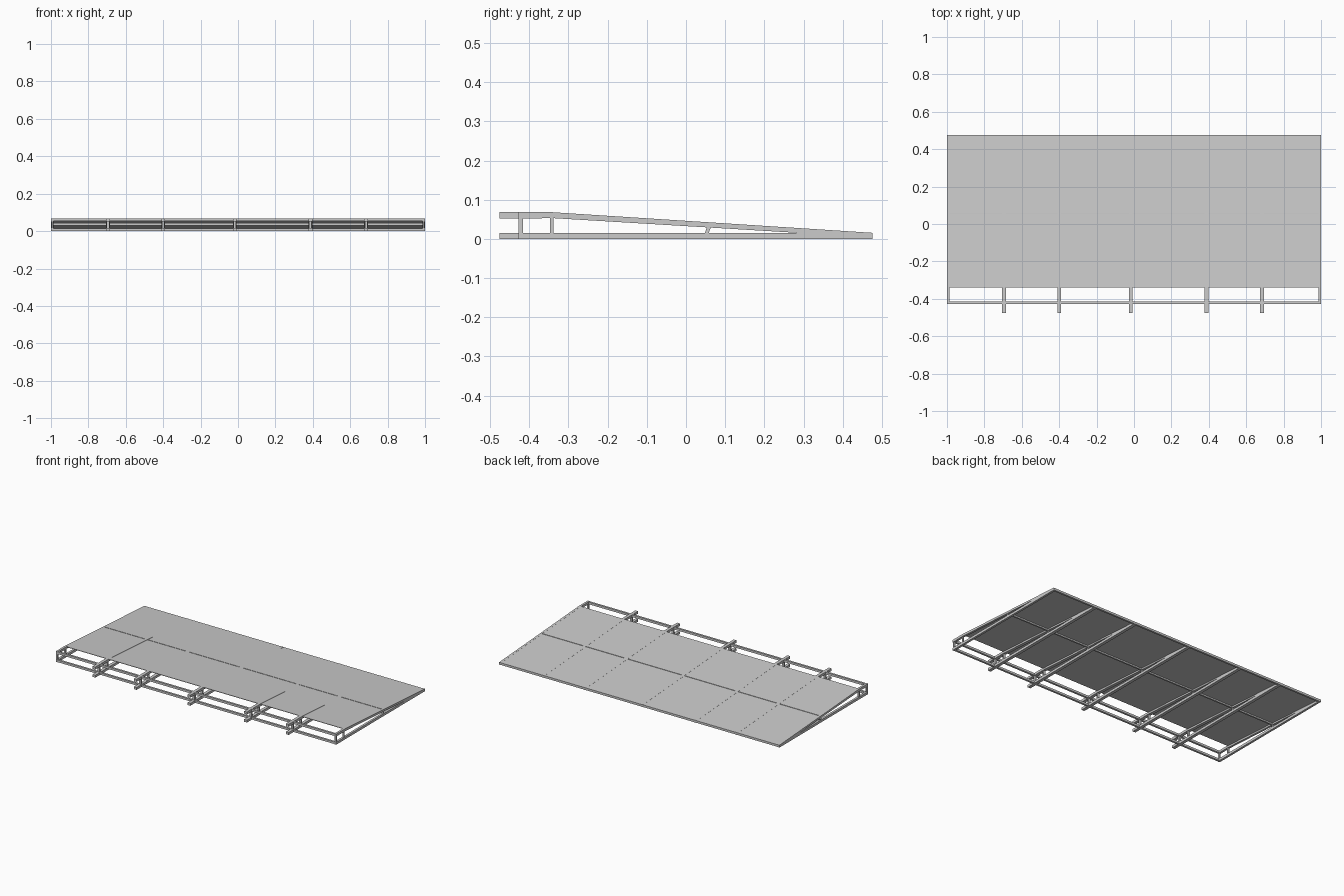
import bpy, bmesh

if "Cube" in bpy.data.objects:
    bpy.data.objects.remove(bpy.data.objects["Cube"])

RIB_X = (-0.695, -0.40, -0.017, 0.387, 0.685)
BACK = 0.476      # rear tip of the ramp
BEND = -0.34      # where level rail turns into the slope
TOP = 0.068
TIP = 0.0155


def slope_z(y):
    return TOP + (TIP - TOP) * (y - BEND) / (BACK - BEND)


def extrude_x(name, profile, x0, x1):
    """Extrude a closed (y, z) profile from x0 to x1."""
    bm = bmesh.new()
    face = bm.faces.new([bm.verts.new((x0, y, z)) for y, z in profile])
    res = bmesh.ops.extrude_face_region(bm, geom=[face])
    verts = [g for g in res["geom"] if isinstance(g, bmesh.types.BMVert)]
    bmesh.ops.translate(bm, verts=verts, vec=(x1 - x0, 0, 0))
    bmesh.ops.recalc_face_normals(bm, faces=bm.faces)
    mesh = bpy.data.meshes.new(name)
    bm.to_mesh(mesh)
    bm.free()
    obj = bpy.data.objects.new(name, mesh)
    bpy.context.collection.objects.link(obj)
    return obj


def box(name, x0, x1, y0, y1, z0, z1):
    return extrude_x(name, [(y0, z0), (y1, z0), (y1, z1), (y0, z1)], x0, x1)


def wedge_frame(name, x, width, front):
    """Base rail, bent upper rail and struts lying in one vertical plane."""
    a, b = x - width / 2, x + width / 2
    c, d = x - width * 0.35, x + width * 0.35
    box(name + "_base_rail", a, b, front, BACK, 0, 0.0155)
    upper = [(front, TOP), (BEND, TOP), (BACK, TIP), (BACK, 0.004),
             (BEND, TOP - 0.015), (front, TOP - 0.016)]
    extrude_x(name + "_upper_rail", upper, a, b)
    box(name + "_front_post", c, d, -0.427, -0.416, 0.015, 0.053)
    box(name + "_inner_post", c, d, -0.347, -0.338, 0.015, 0.053)
    strut = [(0.048, 0.015), (0.058, 0.015), (0.065, 0.034), (0.055, 0.034)]
    extrude_x(name + "_middle_strut", strut, c, d)


# Ribs with projecting front ends, and the two shorter side frames
for i, x in enumerate(RIB_X):
    wedge_frame(f"rib_{i}", x, 0.02, -0.476)
for name, x in (("left_side", -0.993), ("right_side", 0.993)):
    wedge_frame(name, x, 0.014, -0.428)

# Cross rails running the full width
box("front_lower_rail", -0.993, 0.993, -0.428, -0.415, 0.001, 0.0145)
box("front_upper_rail", -0.993, 0.993, -0.428, -0.415, 0.053, 0.067)
box("back_rail", -0.993, 0.993, BACK - 0.012, BACK, 0.001, 0.0135)
mid = 0.055
extrude_x("middle_rail", [(mid - 0.005, slope_z(mid) - 0.013), (mid + 0.005, slope_z(mid) - 0.013),
                          (mid + 0.005, slope_z(mid) - 0.003), (mid - 0.005, slope_z(mid) - 0.003)],
          -0.993, 0.993)

# Sloping deck panels, split in two rows between the ribs
edges = (-0.993,) + RIB_X + (0.993,)
for i, (x0, x1) in enumerate(zip(edges, edges[1:])):
    for row, (y0, y1) in (("front", (BEND, mid - 0.002)), ("back", (mid + 0.002, BACK))):
        profile = [(y0, slope_z(y0) - 0.0005), (y1, slope_z(y1) - 0.0005),
                   (y1, slope_z(y1) - 0.0035), (y0, slope_z(y0) - 0.0035)]
        extrude_x(f"deck_panel_{row}_{i}", profile, x0, x1)
